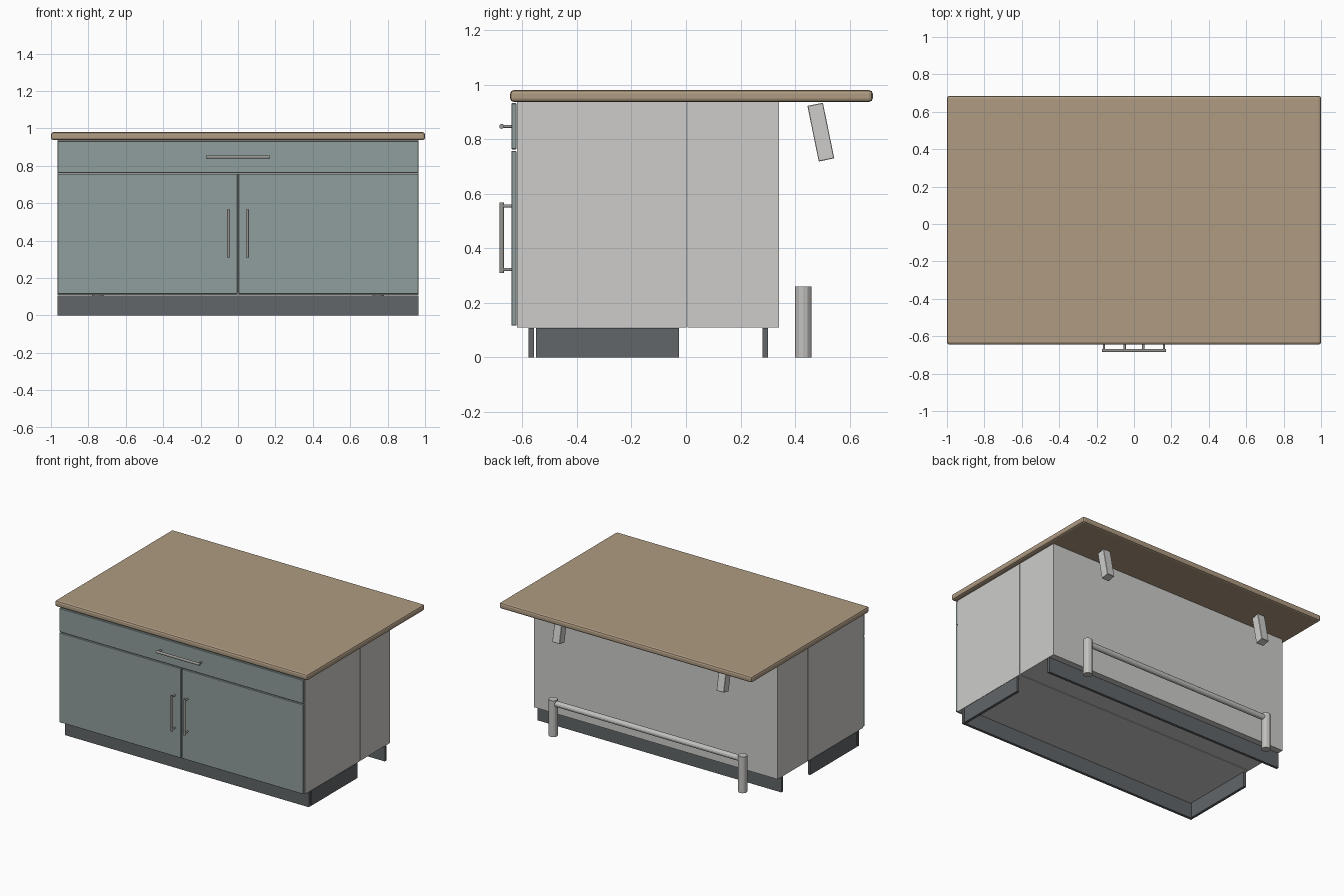
import bpy, bmesh, math
from mathutils import Vector

if "Cube" in bpy.data.objects:
    bpy.data.objects.remove(bpy.data.objects["Cube"])


def material(name, rgb):
    m = bpy.data.materials.new(name)
    m.diffuse_color = (*rgb, 1)
    m.use_nodes = True
    m.node_tree.nodes["Principled BSDF"].inputs["Base Color"].default_value = m.diffuse_color
    return m


WOOD = material("oak worktop", (0.43, 0.33, 0.225))
DOOR = material("sage green front", (0.28, 0.345, 0.34))
BODY = material("pale grey carcass", (0.61, 0.605, 0.59))
PLINTH = material("dark grey plinth", (0.12, 0.132, 0.14))
STEEL = material("brushed steel", (0.54, 0.535, 0.52))
HANDLE = material("handle metal", (0.32, 0.31, 0.29))


def finish(bm, name, mat):
    me = bpy.data.meshes.new(name)
    bm.to_mesh(me)
    bm.free()
    me.materials.append(mat)
    ob = bpy.data.objects.new(name, me)
    bpy.context.collection.objects.link(ob)
    return ob


def box(name, mat, x, y, z, bevel=0, segments=1):
    """Box from (min, max) pairs on each axis."""
    bm = bmesh.new()
    bmesh.ops.create_cube(bm, size=1)
    for v in bm.verts:
        v.co = [r[0] if c < 0 else r[1] for c, r in zip(v.co, (x, y, z))]
    ob = finish(bm, name, mat)
    if bevel:
        mod = ob.modifiers.new("edge", 'BEVEL')
        mod.width, mod.segments = bevel, segments
    return ob


def rod(name, mat, a, b, radius, sides=12):
    """Round bar between two points."""
    a, b = Vector(a), Vector(b)
    bm = bmesh.new()
    bmesh.ops.create_cone(bm, cap_ends=True, segments=sides, radius1=radius,
                          radius2=radius, depth=(b - a).length)
    ob = finish(bm, name, mat)
    ob.location = (a + b) / 2
    ob.rotation_euler = (b - a).to_track_quat('Z', 'Y').to_euler()
    return ob


W = 0.965

# Worktop with eased edges, overhanging at the back
box("worktop", WOOD, (-1, 1), (-0.645, 0.685), (0.937, 0.98), 0.013, 2)

# Front and back cabinet carcasses with a narrow seam
box("front_carcass", BODY, (-W, W), (-0.62, 0.001), (0.11, 0.937))
box("back_carcass", BODY, (-W, W), (0.006, 0.342), (0.11, 0.937))

# Drawer front
box("drawer_front", DOOR, (-W, W), (-0.64, -0.622), (0.763, 0.932), 0.002)

# Plinth boards
box("front_plinth", PLINTH, (-W, W), (-0.577, -0.558), (0, 0.108))
box("back_plinth", PLINTH, (-W, W), (0.281, 0.3), (0, 0.108))

# Drawer handle
HY = -0.676
rod("drawer_handle", HANDLE, (-0.172, HY, 0.847), (0.172, HY, 0.847), 0.009)

# Foot rail
rod("foot_rail", STEEL, (-0.75, 0.43, 0.232), (0.75, 0.43, 0.232), 0.02)

for s, side in ((-1, "left"), (1, "right")):
    # Doors
    box(f"{side}_door", DOOR, sorted((s * 0.004, s * W)), (-0.64, -0.622), (0.116, 0.757), 0.002)
    # Side plinth boards
    box(f"{side}_plinth", PLINTH, sorted((s * (W - 0.019), s * W)), (-0.55, -0.026), (0, 0.108))
    # Door handles
    x = s * 0.05
    rod(f"{side}_door_handle", HANDLE, (x, HY, 0.31), (x, HY, 0.567), 0.008)
    for z in (0.322, 0.555):
        rod(f"{side}_door_handle_standoff", HANDLE, (x, HY, z), (x, -0.638, z), 0.006)
    # Drawer handle standoffs
    rod(f"{side}_drawer_handle_standoff", HANDLE, (s * 0.16, HY, 0.847),
        (s * 0.16, -0.638, 0.847), 0.006)
    # Foot rail posts
    rod(f"{side}_foot_rail_post", STEEL, (s * 0.75, 0.43, 0), (s * 0.75, 0.43, 0.26), 0.03)
    # Leaning brackets under the overhang
    br = box(f"{side}_worktop_bracket", BODY, (-0.029, 0.029), (-0.029, 0.029), (-0.104, 0.104), 0.002)
    br.location = (s * 0.65, 0.4945, 0.826)
    br.rotation_euler = (math.radians(11.5), 0, 0)
